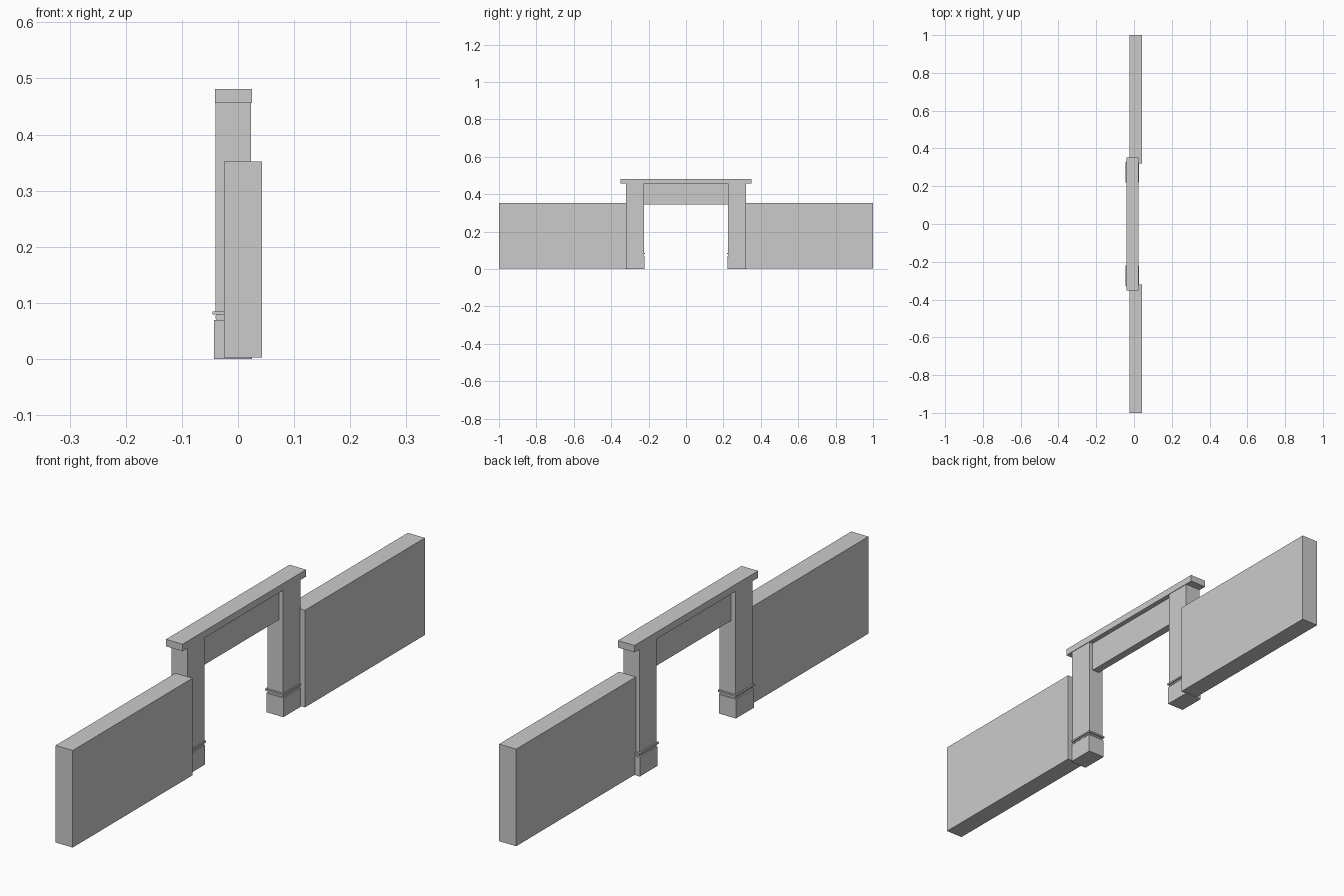
import bpy, bmesh
from mathutils import Vector

if "Cube" in bpy.data.objects:
    bpy.data.objects.remove(bpy.data.objects["Cube"])

def box(name, x, y, z):
    """Box from (min, max) ranges on each axis."""
    bm = bmesh.new()
    bmesh.ops.create_cube(bm, size=1)
    for v in bm.verts:
        v.co = Vector([(a + b) / 2 + c * (b - a) for c, (a, b) in zip(v.co, (x, y, z))])
    mesh = bpy.data.meshes.new(name)
    bm.to_mesh(mesh)
    bm.free()
    obj = bpy.data.objects.new(name, mesh)
    bpy.context.collection.objects.link(obj)
    return obj

def pair(name, x, y, z):
    """Matching boxes on both sides of the gateway."""
    box(name + "_left", x, y, z)
    box(name + "_right", x, (-y[1], -y[0]), z)

# Side walls, set back from the gate face
pair("wall", (-0.025, 0.043), (0.319, 1.0), (0.003, 0.352))

# Gate posts with stepped plinths
pair("post", (-0.040, 0.023), (0.224, 0.321), (0.085, 0.456))
pair("plinth", (-0.043, 0.025), (0.222, 0.324), (0.0, 0.069))
pair("plinth_neck", (-0.038, 0.021), (0.226, 0.319), (0.069, 0.079))
pair("plinth_step", (-0.040, 0.023), (0.224, 0.321), (0.072, 0.077))
pair("plinth_ring", (-0.045, 0.027), (0.219, 0.327), (0.079, 0.085))

# Recessed lintel panel and capping slab
box("lintel_panel", (-0.022, 0.007), (-0.224, 0.224), (0.345, 0.456))
box("cap_slab", (-0.041, 0.025), (-0.351, 0.351), (0.456, 0.481))
